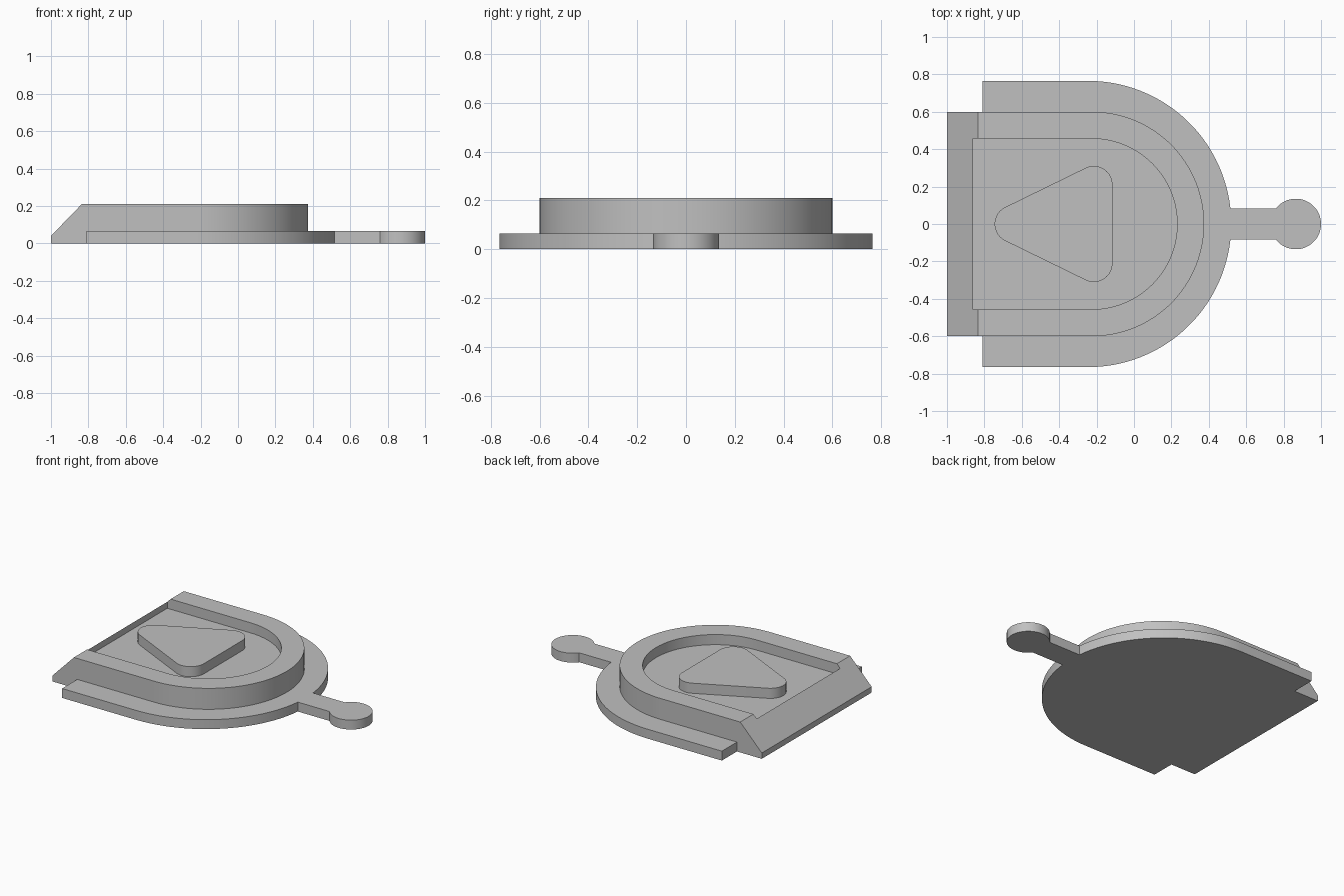
import bpy
import bmesh
from math import sin, cos, asin, atan2, radians, degrees

cube = bpy.data.objects.get("Cube")
if cube:
    bpy.data.objects.remove(cube, do_unlink=True)

grey = bpy.data.materials.new("plain_grey")
grey.use_nodes = True
COLOUR = (0.53, 0.53, 0.53, 1)
grey.diffuse_color = COLOUR
grey.node_tree.nodes["Principled BSDF"].inputs["Base Color"].default_value = COLOUR

PLATE_TOP, RIM_TOP, FLOOR = 0.065, 0.21, 0.14
RIM_HALF, BACK = 0.6, -1.0


def arc(cx, cy, r, start, end, steps=40):
    angles = [radians(start + (end - start) * i / steps) for i in range(steps + 1)]
    return [(cx + r * cos(a), cy + r * sin(a)) for a in angles]


def mirrored(half):
    """Close an upper half outline by reflecting it across the x axis."""
    return half + [(x, -y) for x, y in reversed(half) if abs(y) > 1e-5]


def prism(name, outline, z0, z1):
    """Extrude an outline in the ground plane between two heights."""
    bm = bmesh.new()
    face = bm.faces.new([bm.verts.new((x, y, z0)) for x, y in outline])
    top = bmesh.ops.extrude_face_region(bm, geom=[face])["geom"]
    moved = [v for v in top if isinstance(v, bmesh.types.BMVert)]
    bmesh.ops.translate(bm, verts=moved, vec=(0, 0, z1 - z0))
    bmesh.ops.recalc_face_normals(bm, faces=bm.faces)
    mesh = bpy.data.meshes.new(name)
    bm.to_mesh(mesh)
    bm.free()
    mesh.materials.append(grey)
    obj = bpy.data.objects.new(name, mesh)
    bpy.context.collection.objects.link(obj)
    return obj


def bevel_back(obj):
    """Slice off everything above the sloping back edge."""
    bm = bmesh.new()
    bm.from_mesh(obj.data)
    cut = bmesh.ops.bisect_plane(
        bm, geom=bm.verts[:] + bm.edges[:] + bm.faces[:],
        plane_co=(BACK, 0, 0.04), plane_no=(-0.17, 0, 0.165), clear_outer=True)
    edges = [e for e in cut["geom_cut"] if isinstance(e, bmesh.types.BMEdge)]
    bmesh.ops.holes_fill(bm, edges=edges)
    bmesh.ops.recalc_face_normals(bm, faces=bm.faces)
    bm.to_mesh(obj.data)
    bm.free()


def subtract(obj, cutter):
    mod = obj.modifiers.new("pocket", "BOOLEAN")
    mod.operation = "DIFFERENCE"
    mod.solver = "EXACT"
    mod.object = cutter
    bpy.context.view_layer.objects.active = obj
    bpy.ops.object.modifier_apply(modifier=mod.name)
    bpy.data.objects.remove(cutter, do_unlink=True)


# Flat base with stepped back corners, round front, and knobbed pull tab
TAB_HALF, KNOB_R, PLATE_R = 0.083, 0.135, 0.765
base = prism("base_plate", mirrored(
    [(BACK, RIM_HALF), (-0.81, RIM_HALF), (-0.81, PLATE_R)]
    + arc(-0.245, 0, PLATE_R, 90, degrees(asin(TAB_HALF / PLATE_R)))
    + arc(0.865, 0, KNOB_R, 180 - degrees(asin(TAB_HALF / KNOB_R)), 0)),
    0, PLATE_TOP)
bevel_back(base)

# Raised rounded housing with a sloping back and a recessed pocket
housing = prism("raised_housing", mirrored(
    [(BACK, RIM_HALF)] + arc(-0.225, 0, RIM_HALF, 90, 0)), PLATE_TOP, RIM_TOP)
bevel_back(housing)
pocket = prism("pocket_cutter", mirrored(
    [(-0.86, 0.456)] + arc(-0.225, 0, 0.456, 90, 0)), FLOOR, 0.4)
pocket.hide_render = True
subtract(housing, pocket)

# Rounded triangle standing on the pocket floor
CORNER_R, APEX_X, WIDE_X, WIDE_Y = 0.1, -0.645, -0.215, 0.21
tangent = 90 + degrees(atan2(WIDE_Y, WIDE_X - APEX_X))
triangle = prism("pocket_triangle", mirrored(
    arc(APEX_X, 0, CORNER_R, 180, tangent, 12)
    + arc(WIDE_X, WIDE_Y, CORNER_R, tangent, 0, 20)), FLOOR, RIM_TOP)

# Smooth curved walls while keeping the rims crisp
bpy.ops.object.select_all(action="DESELECT")
for part in (base, housing, triangle):
    part.select_set(True)
bpy.context.view_layer.objects.active = base
bpy.ops.object.shade_smooth_by_angle(angle=radians(25))
